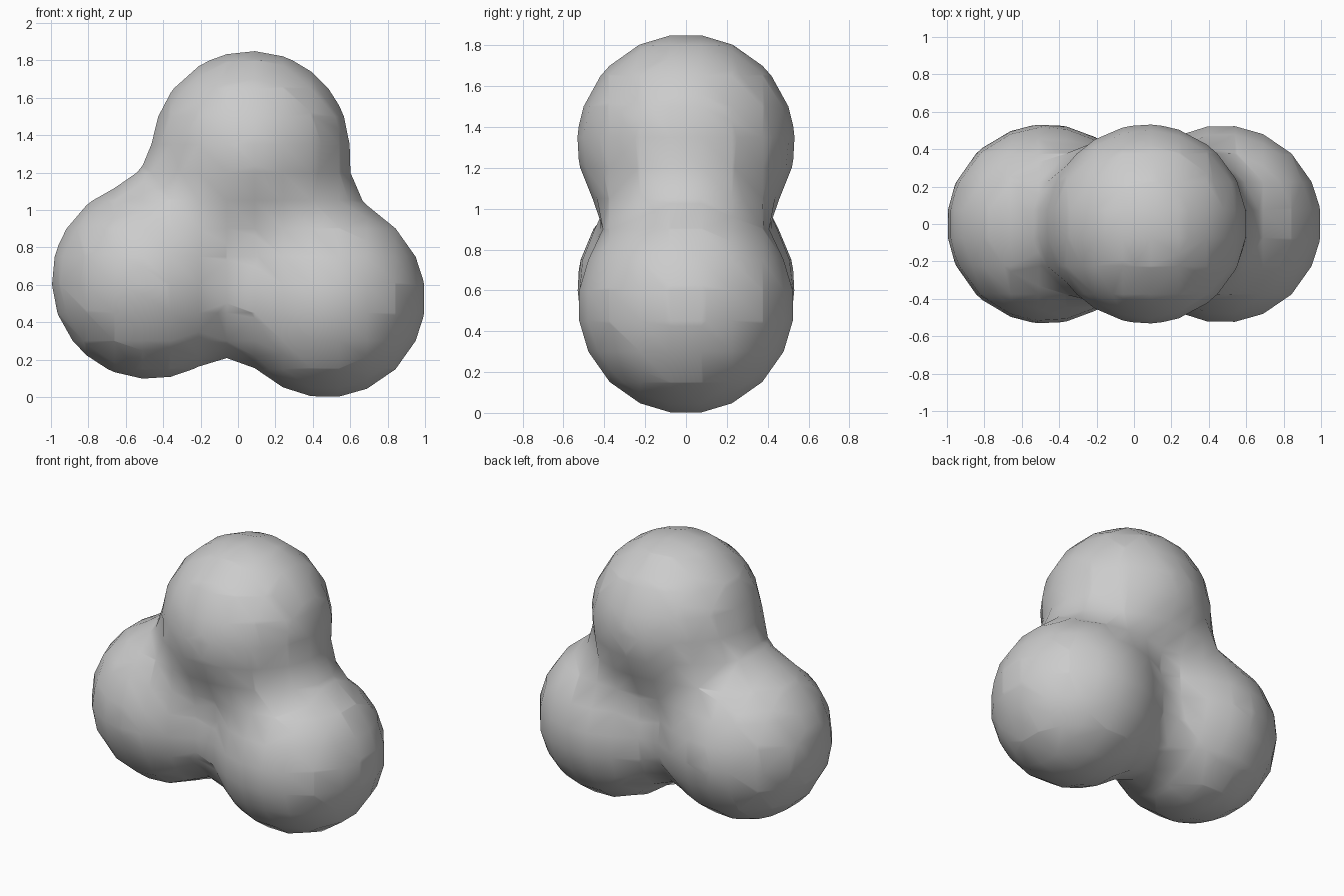
import bpy

cube = bpy.data.objects.get("Cube")
if cube:
    bpy.data.objects.remove(cube, do_unlink=True)

# Plain grey finish
grey = bpy.data.materials.new("light_grey")
grey.use_nodes = True
colour = (0.6, 0.6, 0.6, 1.0)
grey.diffuse_color = colour
grey.node_tree.nodes["Principled BSDF"].inputs["Base Color"].default_value = colour

# Three equal balls that melt together
origin = (0.015, 0.0, 0.825)
centres = {
    "top_lobe": (0.07, 0.0, 1.322),
    "right_lobe": (-0.468, 0.0, 0.624),
    "left_lobe": (0.473, 0.0, 0.525),
}
meta = bpy.data.metaballs.new("blended_lobes")
meta.resolution = meta.render_resolution = 0.15
meta.threshold = 0.4
for centre in centres.values():
    ball = meta.elements.new(type='BALL')
    ball.co = [c - o for c, o in zip(centre, origin)]
    ball.radius = 0.826
    ball.stiffness = 2.0

blob = bpy.data.objects.new("blended_lobes", meta)
blob.location = origin
bpy.context.collection.objects.link(blob)

# Turn the blend into a smooth mesh
bpy.ops.object.select_all(action='DESELECT')
bpy.context.view_layer.objects.active = blob
blob.select_set(True)
bpy.context.view_layer.update()
bpy.ops.object.convert(target='MESH')
body = bpy.context.view_layer.objects.active
body.name = "blended_lobes"
body.data.materials.clear()
body.data.materials.append(grey)
bpy.ops.object.shade_smooth()
